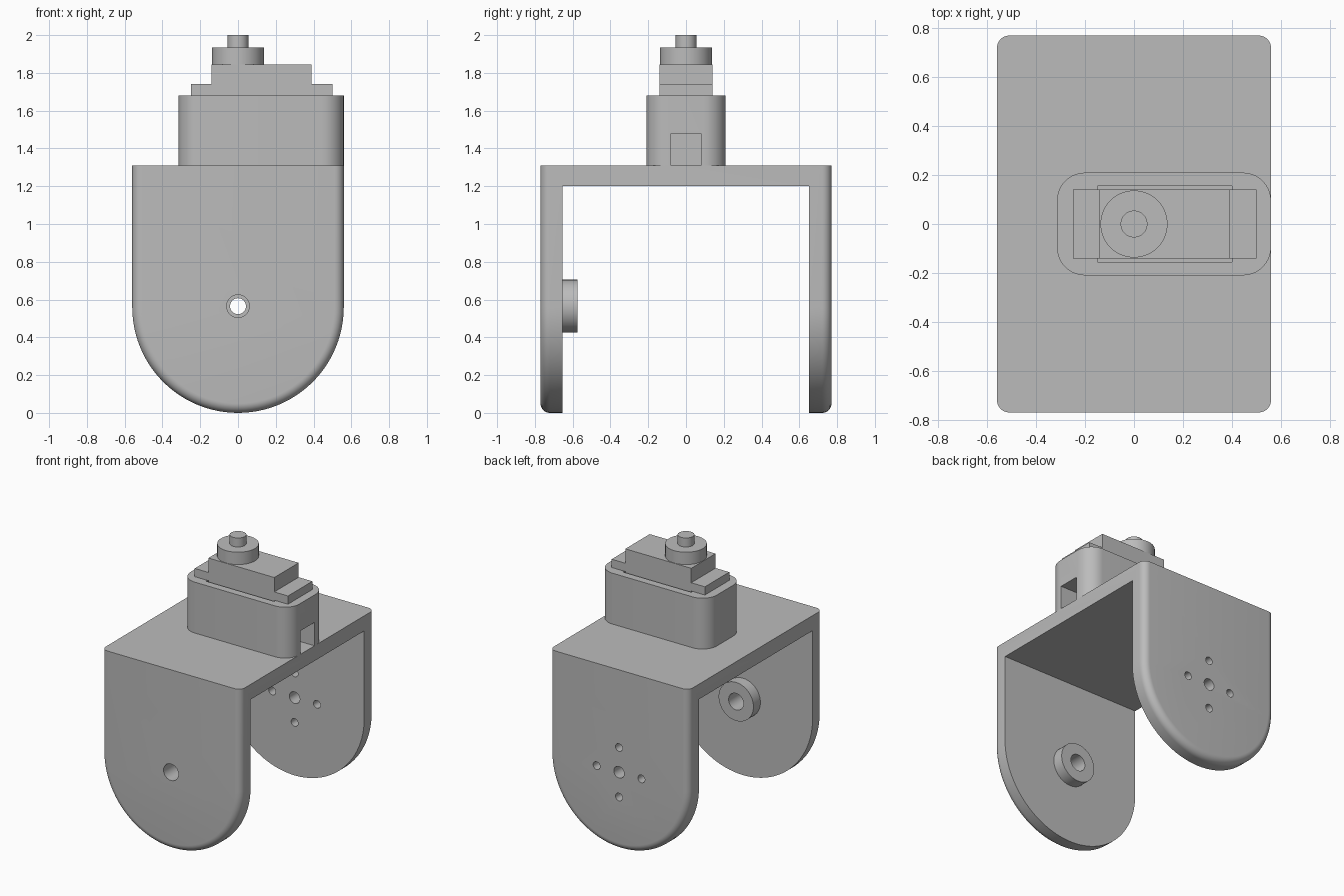
import bpy, bmesh
from math import pi, sin, cos, radians
from mathutils import Matrix, Vector

if "Cube" in bpy.data.objects:
    bpy.data.objects.remove(bpy.data.objects["Cube"])

grey = bpy.data.materials.new("plain grey")
grey.use_nodes = True
colour = (0.5, 0.5, 0.5, 1)
grey.diffuse_color = colour
grey.node_tree.nodes["Principled BSDF"].inputs["Base Color"].default_value = colour


def finish(name, bm):
    bmesh.ops.recalc_face_normals(bm, faces=bm.faces)
    mesh = bpy.data.meshes.new(name)
    bm.to_mesh(mesh)
    bm.free()
    mesh.materials.append(grey)
    obj = bpy.data.objects.new(name, mesh)
    bpy.context.collection.objects.link(obj)
    return obj


def box(name, low, high, corner=0):
    """Box between two corners, with optional rounded upright edges."""
    low, high = Vector(low), Vector(high)
    bm = bmesh.new()
    bmesh.ops.create_cube(bm, size=1, matrix=Matrix.Translation((low + high) / 2)
                          @ Matrix.Diagonal((*(high - low), 1)))
    if corner:
        upright = [e for e in bm.edges
                   if abs(e.verts[0].co.z - e.verts[1].co.z) > 0.01]
        bmesh.ops.bevel(bm, geom=upright, offset=corner, segments=10,
                        profile=0.5, affect='EDGES')
    return finish(name, bm)


def cylinder(name, radius, low, high, x=0, across=0, axis='Z'):
    """Cylinder along z (across = y) or along y (across = z)."""
    mid = (low + high) / 2
    if axis == 'Z':
        place = Matrix.Translation((x, across, mid))
    else:
        place = Matrix.Translation((x, mid, across)) @ Matrix.Rotation(pi / 2, 4, 'X')
    bm = bmesh.new()
    bmesh.ops.create_cone(bm, cap_ends=True, segments=48, radius1=radius,
                          radius2=radius, depth=high - low, matrix=place)
    return finish(name, bm)


def select(obj):
    bpy.ops.object.select_all(action='DESELECT')
    obj.select_set(True)
    bpy.context.view_layer.objects.active = obj


def cut(obj, cutters):
    for cutter in cutters:
        cutter.hide_render = True
        select(obj)
        mod = obj.modifiers.new("cut", 'BOOLEAN')
        mod.operation = 'DIFFERENCE'
        mod.solver = 'EXACT'
        mod.object = cutter
        bpy.ops.object.modifier_apply(modifier=mod.name)
        bpy.data.objects.remove(cutter)


def smooth(obj):
    select(obj)
    bpy.ops.object.shade_smooth_by_angle(angle=radians(30))


HALF, DEPTH, TOP, AXLE, FILLET = 0.56, 0.77, 1.31, 0.56, 0.05
INNER_FRONT, INNER_BACK = -0.655, 0.65

# Bracket: round-bottomed outline lofted front to back with filleted ends
quarter = [i * pi / 16 for i in range(9)]
sections = [(-DEPTH + FILLET * (1 - cos(a)), HALF - FILLET * (1 - sin(a)))
            for a in quarter]
sections += [(-y, r) for y, r in reversed(sections)]
bm = bmesh.new()
rings = []
for y, r in sections:
    outline = [(r, TOP)] + [(r * cos(a), AXLE - r * sin(a))
                            for a in (i * pi / 48 for i in range(49))] + [(-r, TOP)]
    rings.append([bm.verts.new((x, y, z)) for x, z in outline])
for one, two in zip(rings, rings[1:]):
    for i in range(len(one)):
        j = (i + 1) % len(one)
        bm.faces.new((one[i], one[j], two[j], two[i]))
bm.faces.new(rings[0])
bm.faces.new(rings[-1])
bracket = finish("bracket", bm)

# Space between the legs, pivot hole in front, horn screw holes at the back
cutters = [box("gap_cutter", (-1, INNER_FRONT, -1), (1, INNER_BACK, 1.2)),
           cylinder("pivot_cutter", 0.06, -1, -0.5, 0, 0.565, 'Y'),
           cylinder("horn_cutter", 0.042, 0.5, 1, 0, 0.565, 'Y')]
for dx, dz in ((1, 0), (-1, 0), (0, 1), (0, -1)):
    cutters.append(cylinder("screw_cutter", 0.028, 0.5, 1,
                            dx * 0.18, 0.565 + dz * 0.18, 'Y'))
cut(bracket, cutters)

# Pivot boss inside the front leg
boss = cylinder("pivot_boss", 0.14, INNER_FRONT, -0.575, 0, 0.565, 'Y')
cut(boss, [cylinder("boss_cutter", 0.06, -1, -0.5, 0, 0.565, 'Y')])

# Motor housing with its pocket and cable opening
housing = box("motor_housing", (-0.315, -0.21, TOP), (HALF, 0.21, 1.68), 0.115)
cut(housing, [box("pocket_cutter", (-0.15, -0.155, 1.2), (0.4, 0.155, 1.8)),
              box("cable_cutter", (0.3, -0.08, 1.2), (0.7, 0.08, 1.48))])

# Motor: body, mounting flange, gear tower and output shaft
box("motor_body", (-0.14, -0.14, TOP), (0.39, 0.14, 1.845))
box("motor_flange", (-0.25, -0.14, 1.68), (0.5, 0.14, 1.74))
tower = cylinder("gear_tower", 0.137, 1.845, 1.935)
shaft = cylinder("output_shaft", 0.055, 1.935, 2.0)

for part in (bracket, boss, housing, tower, shaft):
    smooth(part)
